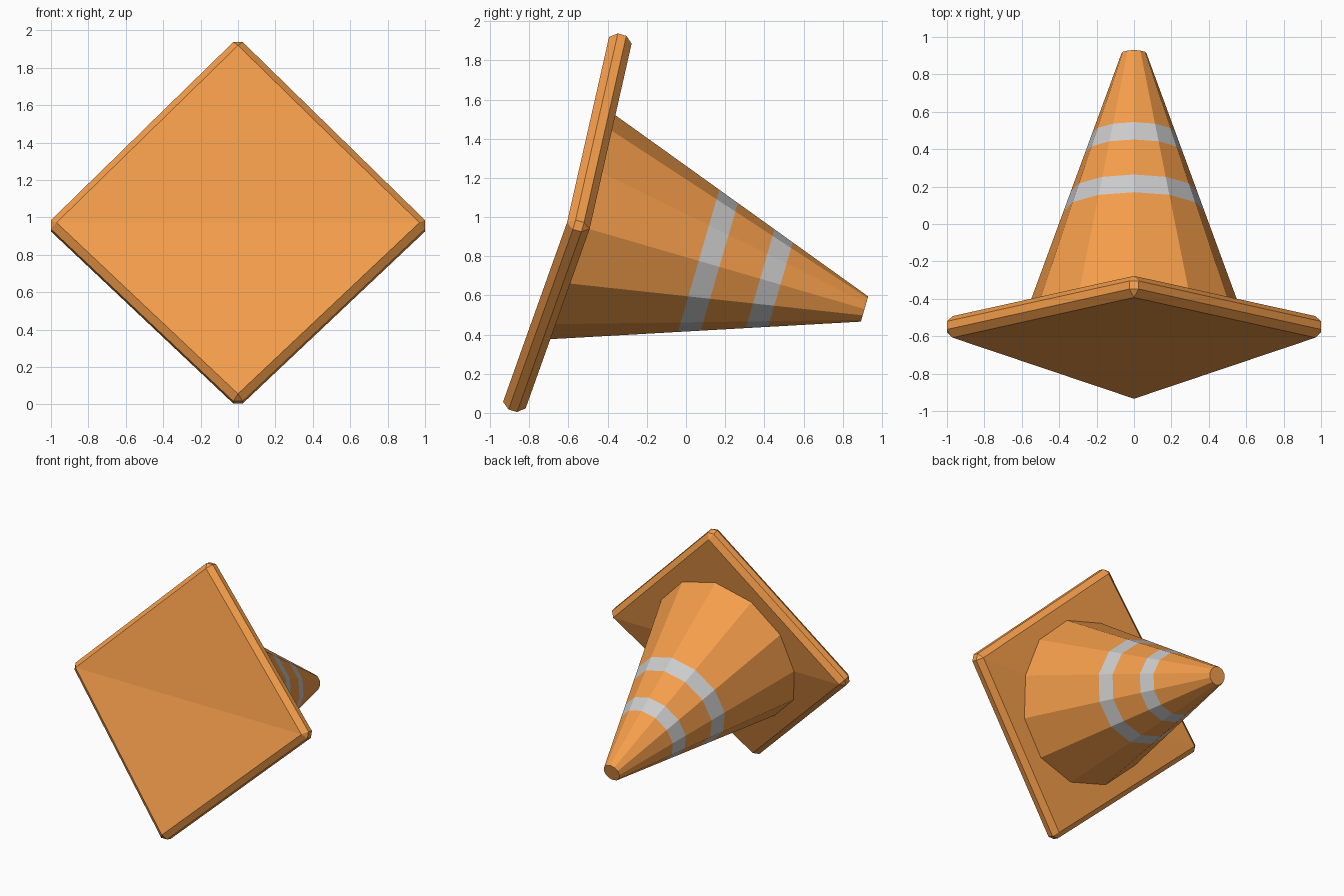
import bpy, bmesh, math
from mathutils import Vector

if "Cube" in bpy.data.objects:
    bpy.data.objects.remove(bpy.data.objects["Cube"])

# Tilted frame: centre of the plate's rear side, sideways, up the plate, along the cone axis
TILT = math.radians(16.2)
CENTRE = Vector((0, -0.55, 0.955))
U = Vector((1, 0, 0))
V = Vector((0, math.sin(TILT), math.cos(TILT)))
W = Vector((0, math.cos(TILT), -math.sin(TILT)))


def place(u, v, w):
    return CENTRE + U * u + V * v + W * w


def material(name, color):
    m = bpy.data.materials.new(name)
    m.diffuse_color = (*color, 1)
    m.use_nodes = True
    m.node_tree.nodes["Principled BSDF"].inputs["Base Color"].default_value = m.diffuse_color
    return m


orange = material("orange", (0.91, 0.34, 0.07))
grey = material("reflective_grey", (0.55, 0.55, 0.55))


def finish(bm, name, mats):
    bmesh.ops.remove_doubles(bm, verts=bm.verts, dist=1e-5)
    bmesh.ops.recalc_face_normals(bm, faces=bm.faces)
    me = bpy.data.meshes.new(name)
    bm.to_mesh(me)
    bm.free()
    for m in mats:
        me.materials.append(m)
    ob = bpy.data.objects.new(name, me)
    bpy.context.collection.objects.link(ob)
    return ob


def bridge(bm, a, b, mat=0):
    n = len(a)
    for i in range(n):
        j = (i + 1) % n
        bm.faces.new((a[i], a[j], b[j], b[i])).material_index = mat


# Base plate: diamond with chamfered rim, slightly folded along its sideways diagonal
bm = bmesh.new()
rings = []
for w, d, c in [(-0.12, 0.97, 0), (-0.08, 1.0, 0.025), (-0.035, 1.0, 0.025), (0, 0.97, 0)]:
    pts = [(d, -c), (d, c), (c, d), (-c, d), (-d, c), (-d, -c), (-c, -d), (c, -d)]
    rings.append([bm.verts.new(place(u, v, w + 0.06 * (1 - abs(v)))) for u, v in pts])
for a, b in zip(rings, rings[1:]):
    bridge(bm, a, b)
for r in (rings[0], rings[-1]):
    bm.faces.new(r[1:5])
    bm.faces.new(r[5:8] + r[:1])
finish(bm, "base_plate", [orange])

# Cone: twelve flat sides with two reflective bands
bm = bmesh.new()
SIDES, LENGTH, R0, R1 = 12, 1.522, 0.604, 0.067
rings = []
for s in (0, 0.64, 0.75, 0.967, 1.075, LENGTH):
    r = R0 + (R1 - R0) * s / LENGTH
    rings.append([bm.verts.new(place(r * math.sin(k * math.tau / SIDES),
                                     r * math.cos(k * math.tau / SIDES), s))
                  for k in range(SIDES)])
for i, (a, b) in enumerate(zip(rings, rings[1:])):
    bridge(bm, a, b, i % 2)
bm.faces.new(rings[0])
bm.faces.new(rings[-1])
finish(bm, "cone_body", [orange, grey])
